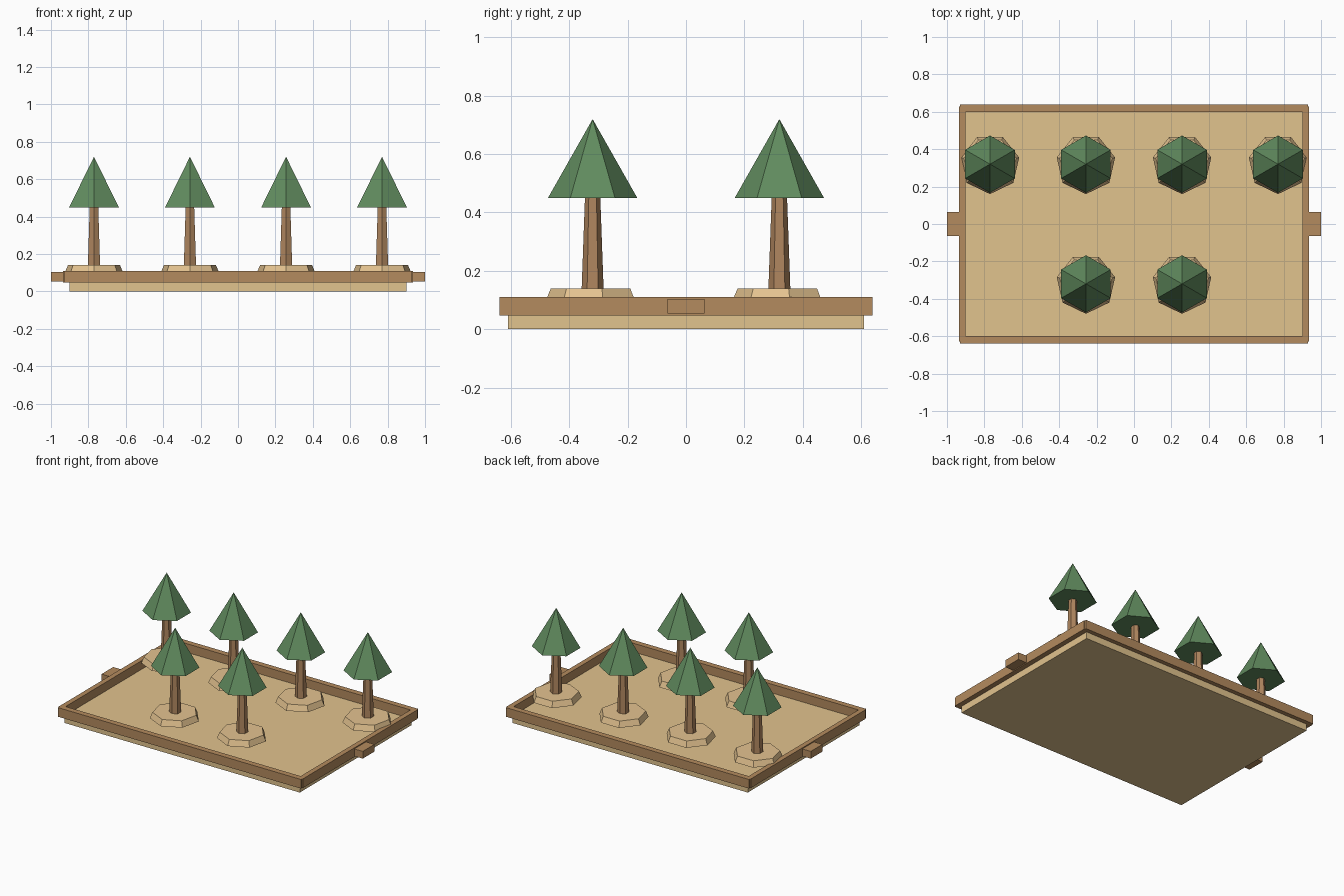
import bpy, bmesh, math

if "Cube" in bpy.data.objects:
    bpy.data.objects.remove(bpy.data.objects["Cube"])


def material(name, rgb):
    m = bpy.data.materials.new(name)
    m.diffuse_color = (*[c ** 2.2 for c in rgb], 1)
    m.use_nodes = True
    m.node_tree.nodes["Principled BSDF"].inputs["Base Color"].default_value = m.diffuse_color
    return m


soil = material("soil", (0.88, 0.76, 0.55))
mound_soil = material("mound_soil", (0.89, 0.76, 0.56))
wood = material("wood", (0.70, 0.54, 0.37))
bark = material("bark", (0.68, 0.52, 0.37))
leaf = material("leaf", (0.38, 0.54, 0.37))


def finish(name, bm, mat):
    bmesh.ops.recalc_face_normals(bm, faces=bm.faces)
    me = bpy.data.meshes.new(name)
    bm.to_mesh(me)
    bm.free()
    me.materials.append(mat)
    ob = bpy.data.objects.new(name, me)
    bpy.context.collection.objects.link(ob)
    return ob


def box(name, x0, x1, y0, y1, z0, z1, mat):
    bm = bmesh.new()
    bmesh.ops.create_cube(bm, size=1)
    for v in bm.verts:
        v.co = (x1 if v.co.x > 0 else x0,
                y1 if v.co.y > 0 else y0,
                z1 if v.co.z > 0 else z0)
    return finish(name, bm, mat)


def frustum(name, sides, x, y, z0, z1, r0, r1, mat):
    """Low-poly tapered prism with one corner facing -y; r1 = 0 gives a point."""
    bm = bmesh.new()

    def ring(r, z):
        angles = [-math.pi / 2 + math.tau * i / sides for i in range(sides)]
        return [bm.verts.new((x + r * math.cos(a), y + r * math.sin(a), z)) for a in angles]

    low = ring(r0, z0)
    bm.faces.new(low[::-1])
    if r1 == 0:
        tip = bm.verts.new((x, y, z1))
        for i in range(sides):
            bm.faces.new((low[i], low[(i + 1) % sides], tip))
    else:
        high = ring(r1, z1)
        bm.faces.new(high)
        for i in range(sides):
            j = (i + 1) % sides
            bm.faces.new((low[i], low[j], high[j], high[i]))
    return finish(name, bm, mat)


# Tray floor
box("tray_floor", -0.90, 0.90, -0.61, 0.61, 0, 0.05, soil)

# Raised wooden rim and end handles
for s, side in ((-1, "front"), (1, "back")):
    y0, y1 = sorted((s * 0.60, s * 0.64))
    box(side + "_rim", -0.93, 0.93, y0, y1, 0.047, 0.11, wood)
for s, side in ((-1, "left"), (1, "right")):
    x0, x1 = sorted((s * 0.90, s * 0.935))
    box(side + "_rim", x0, x1, -0.627, 0.627, 0.047, 0.11, wood)
    x0, x1 = sorted((s * 0.925, s * 1.0))
    box(side + "_handle", x0, x1, -0.064, 0.064, 0.053, 0.103, wood)

# Trees: four along the back, two in front; trunks are rooted in the floor
spots = [(x, 0.32) for x in (-0.77, -0.257, 0.257, 0.77)]
spots += [(x, -0.32) for x in (-0.257, 0.257)]
for n, (x, y) in enumerate(spots, 1):
    frustum(f"soil_mound_{n}", 7, x, y, 0.10, 0.14, 0.160, 0.143, mound_soil)
    frustum(f"tree_trunk_{n}", 6, x, y, 0.045, 0.46, 0.041, 0.026, bark)
    frustum(f"tree_foliage_{n}", 6, x, y, 0.45, 0.72, 0.153, 0, leaf)
